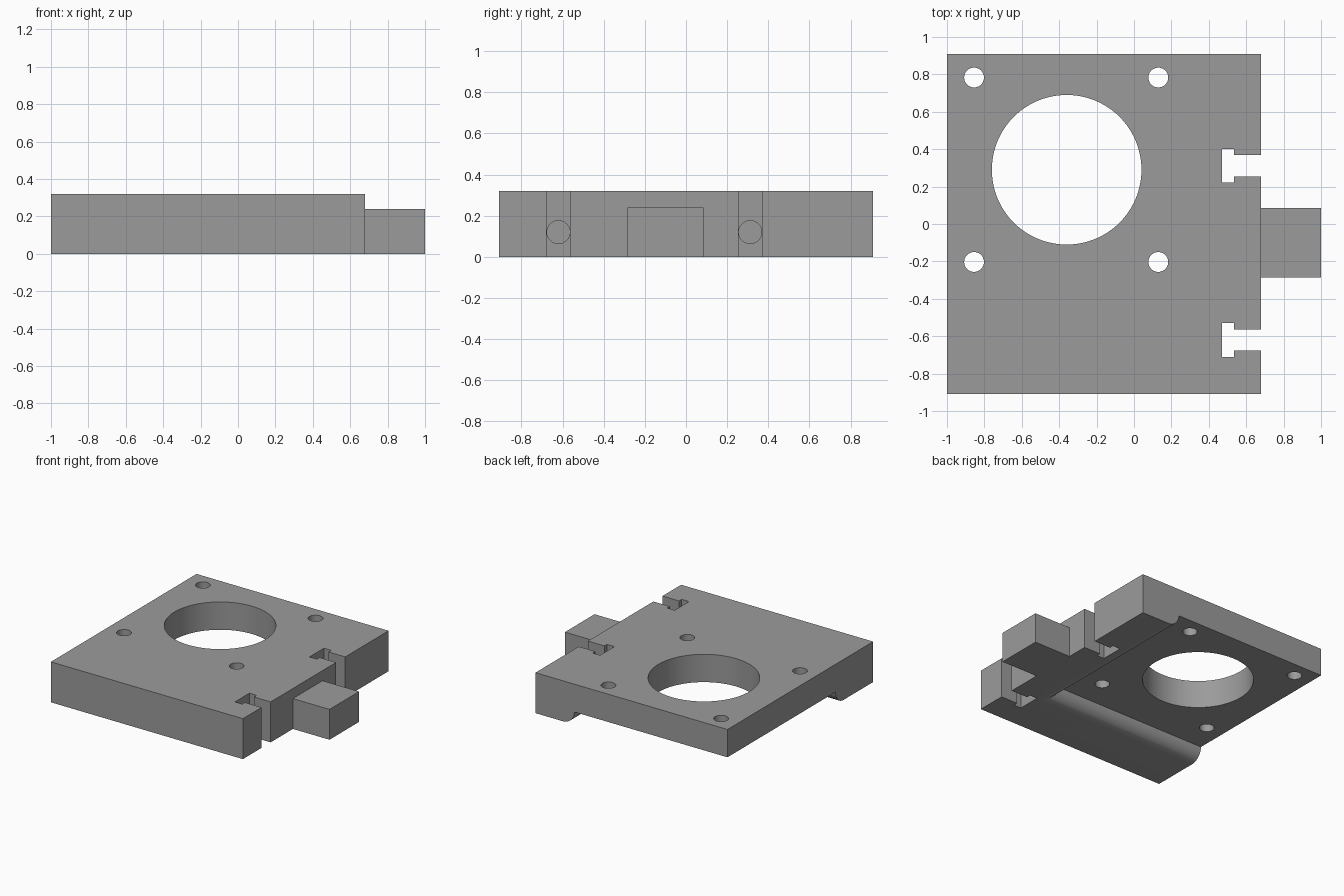
import bpy, bmesh, math
from mathutils import Matrix

if "Cube" in bpy.data.objects:
    bpy.data.objects.remove(bpy.data.objects["Cube"])

grey = bpy.data.materials.new("mid grey")
grey.diffuse_color = (0.33, 0.33, 0.33, 1)
grey.use_nodes = True
grey.node_tree.nodes["Principled BSDF"].inputs["Base Color"].default_value = grey.diffuse_color


def make_object(name, bm):
    bmesh.ops.recalc_face_normals(bm, faces=bm.faces)
    me = bpy.data.meshes.new(name)
    bm.to_mesh(me)
    bm.free()
    ob = bpy.data.objects.new(name, me)
    bpy.context.collection.objects.link(ob)
    me.materials.append(grey)
    return ob


def prism(name, outline, z0, z1):
    bm = bmesh.new()
    face = bm.faces.new([bm.verts.new((x, y, z0)) for x, y in outline])
    top = bmesh.ops.extrude_face_region(bm, geom=[face])["geom"]
    bmesh.ops.translate(bm, vec=(0, 0, z1 - z0),
                        verts=[v for v in top if isinstance(v, bmesh.types.BMVert)])
    return make_object(name, bm)


def cylinder(name, centre, radius, depth, sides, along_x=False):
    bm = bmesh.new()
    mat = Matrix.Translation(centre)
    if along_x:
        mat = mat @ Matrix.Rotation(math.pi / 2, 4, 'Y')
    bmesh.ops.create_cone(bm, cap_ends=True, segments=sides, radius1=radius,
                          radius2=radius, depth=depth, matrix=mat)
    return make_object(name, bm)


def cut(target, cutter):
    mod = target.modifiers.new("cut", 'BOOLEAN')
    mod.operation = 'DIFFERENCE'
    mod.solver = 'EXACT'
    mod.object = cutter
    bpy.context.view_layer.objects.active = target
    bpy.ops.object.modifier_apply(modifier=mod.name)
    bpy.data.objects.remove(cutter)


# Plate outline with two T-shaped nut slots in the right edge
EDGE, HALF, HEIGHT = 0.68, 0.91, 0.32
slots = (-0.62, 0.312)
outline = [(-1, HALF), (-1, -HALF), (EDGE, -HALF)]
for c in slots:
    half = [(EDGE, 0.057), (0.535, 0.057), (0.535, 0.09), (0.47, 0.09)]
    outline += [(x, c - d) for x, d in half]
    outline += [(x, c + d) for x, d in reversed(half)]
outline.append((EDGE, HALF))
plate = prism("mounting_plate", outline, 0, HEIGHT)

# Underside recess, leaving an L-shaped rib with a rounded inner edge
bm = bmesh.new()
R, RIB_X, RIB_Y = 0.10, 0.34, -0.44
levels = [(-0.1, R)]
for i in range(13):
    a = math.pi / 2 * i / 12
    levels.append((R - R * math.cos(a), R - R * math.sin(a)))
rings = []
for z, off in levels:
    x, y = RIB_X + off, RIB_Y - off
    rings.append([bm.verts.new(p) for p in
                  ((-1.2, y, z), (x, y, z), (x, 1.1, z), (-1.2, 1.1, z))])
for low, high in zip(rings, rings[1:]):
    for i in range(4):
        j = (i + 1) % 4
        bm.faces.new((low[i], low[j], high[j], high[i]))
bm.faces.new(rings[0])
bm.faces.new(rings[-1])
cut(plate, make_object("recess_cutter", bm))

# Large bore and four screw holes
cut(plate, cylinder("bore_cutter", (-0.36, 0.29, 0.2), 0.40, 1, 96))
for x in (-0.855, 0.13):
    for y in (-0.203, 0.783):
        cut(plate, cylinder("screw_cutter", (x, y, 0.2), 0.053, 1, 40))

# Blind bolt holes behind the nut slots
for y in slots:
    cut(plate, cylinder("bolt_cutter", (0.455, y, 0.12), 0.056, 0.07, 40, True))

# Tab on the right edge
tab = prism("side_tab", [(EDGE, -0.285), (1, -0.285), (1, 0.085), (EDGE, 0.085)], 0, 0.24)

# Smooth curved walls, keep corners sharp
for ob in (plate, tab):
    bpy.ops.object.select_all(action='DESELECT')
    ob.select_set(True)
    bpy.context.view_layer.objects.active = ob
    bpy.ops.object.shade_smooth_by_angle(angle=math.radians(30))
